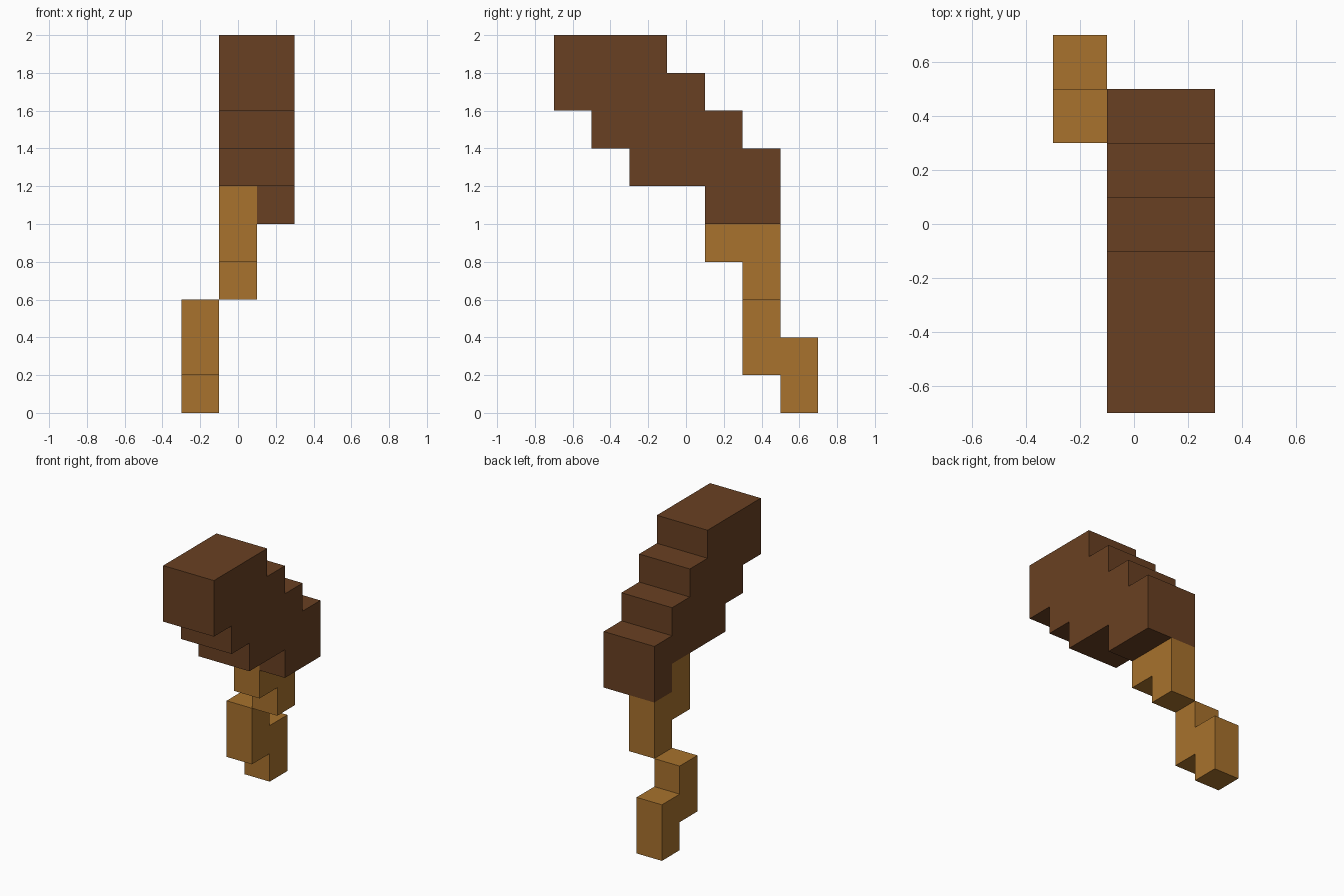
import bpy, bmesh
from mathutils import Vector

cube = bpy.data.objects.get("Cube")
if cube:
    bpy.data.objects.remove(cube, do_unlink=True)


def make_material(name, rgb):
    mat = bpy.data.materials.new(name)
    mat.use_nodes = True
    color = (*rgb, 1.0)
    mat.diffuse_color = color
    bsdf = mat.node_tree.nodes["Principled BSDF"]
    bsdf.inputs["Base Color"].default_value = color
    bsdf.inputs["Roughness"].default_value = 0.9
    return mat


def prism(name, profile, axis, low, high, mat):
    """Extrude a flat outline along x (points are y, z) or z (points are x, y)."""
    bm = bmesh.new()
    if axis == "x":
        verts = [bm.verts.new((low, a, b)) for a, b in profile]
        step = Vector((high - low, 0, 0))
    else:
        verts = [bm.verts.new((a, b, low)) for a, b in profile]
        step = Vector((0, 0, high - low))
    base = bm.faces.new(verts)
    grown = bmesh.ops.extrude_face_region(bm, geom=[base], use_keep_orig=True)["geom"]
    bmesh.ops.translate(bm, vec=step,
                        verts=[v for v in grown if isinstance(v, bmesh.types.BMVert)])
    bmesh.ops.recalc_face_normals(bm, faces=bm.faces)
    mesh = bpy.data.meshes.new(name)
    bm.to_mesh(mesh)
    bm.free()
    mesh.materials.append(mat)
    obj = bpy.data.objects.new(name, mesh)
    bpy.context.collection.objects.link(obj)
    return obj


dark = make_material("dark brown", (0.141, 0.051, 0.016))
tan = make_material("golden tan", (0.392, 0.168, 0.026))

# Stepped head, slanting up towards the front
prism("head", [(-0.7, 2.0), (-0.1, 2.0), (-0.1, 1.8), (0.1, 1.8), (0.1, 1.6),
               (0.3, 1.6), (0.3, 1.4), (0.5, 1.4), (0.5, 1.2), (-0.3, 1.2),
               (-0.3, 1.4), (-0.5, 1.4), (-0.5, 1.6), (-0.7, 1.6)],
      "x", -0.1, 0.3, dark)

# L-shaped base of the head, wrapped around the top of the handle
prism("head_base", [(0.1, 0.1), (0.3, 0.1), (0.3, 0.5), (-0.1, 0.5),
                    (-0.1, 0.3), (0.1, 0.3)], "z", 1.0, 1.2, dark)

# Upper handle, set into the head base
prism("upper_handle", [(0.1, 1.2), (0.3, 1.2), (0.3, 1.0), (0.5, 1.0),
                       (0.5, 0.6), (0.3, 0.6), (0.3, 0.8), (0.1, 0.8)],
      "x", -0.1, 0.1, tan)

# Lower handle, one step to the side
prism("lower_handle", [(0.3, 0.6), (0.5, 0.6), (0.5, 0.4), (0.7, 0.4),
                       (0.7, 0.0), (0.5, 0.0), (0.5, 0.2), (0.3, 0.2)],
      "x", -0.3, -0.1, tan)
